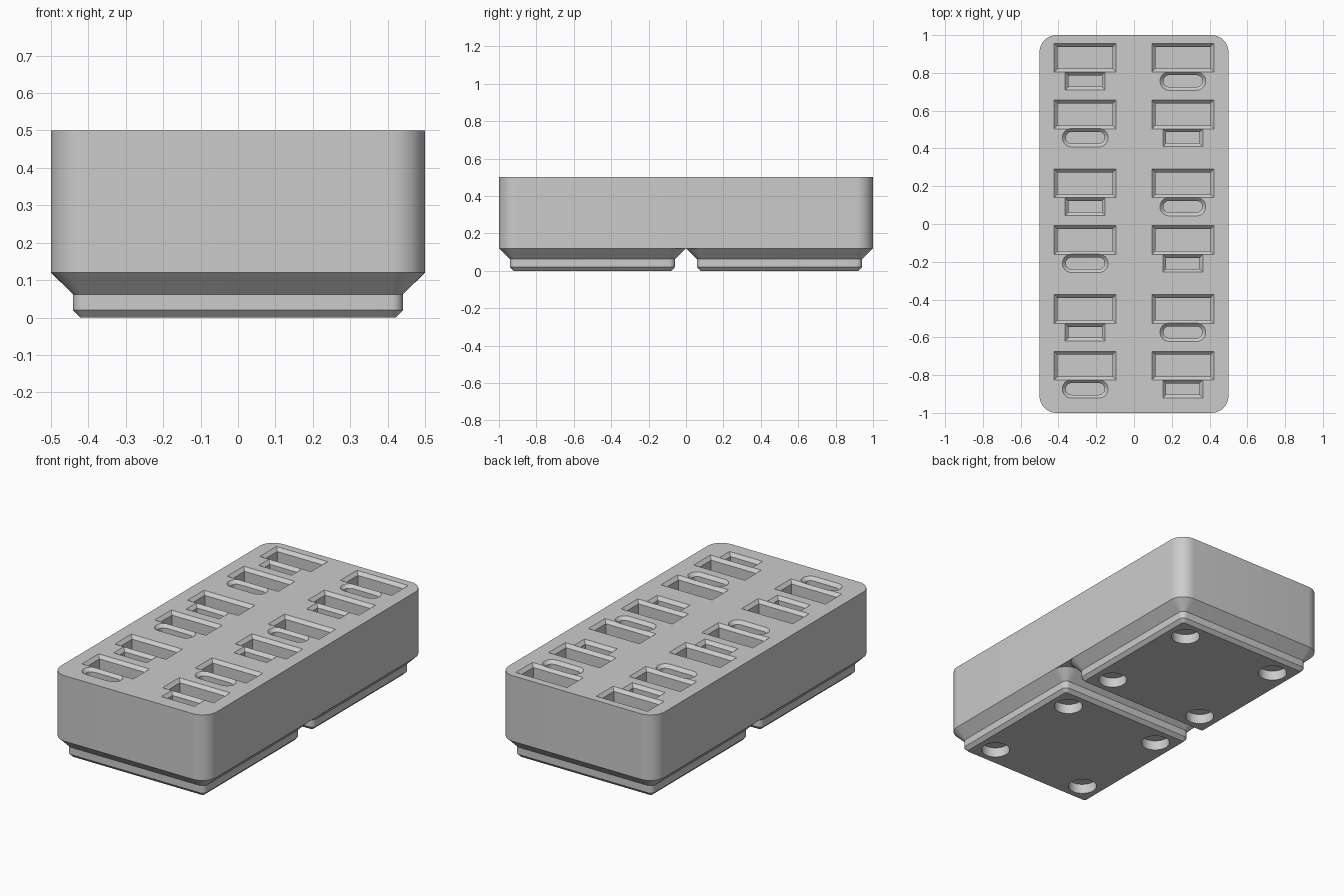
import bpy
import bmesh
from math import cos, sin, pi

cube = bpy.data.objects.get("Cube")
if cube:
    bpy.data.objects.remove(cube, do_unlink=True)

grey = bpy.data.materials.new("plain grey")
grey.use_nodes = True
COLOUR = (0.6, 0.6, 0.6, 1)
grey.diffuse_color = COLOUR
grey.node_tree.nodes["Principled BSDF"].inputs["Base Color"].default_value = COLOUR


def outline(hx, hy, r, steps=10):
    """Rounded rectangle, anticlockwise from the +x +y corner."""
    points = []
    for k, (sx, sy) in enumerate([(1, 1), (-1, 1), (-1, -1), (1, -1)]):
        for i in range(steps + 1):
            a = (k + i / steps) * pi / 2
            points.append((sx * (hx - r) + r * cos(a), sy * (hy - r) + r * sin(a)))
    return points


def add_loft(bm, cx, cy, rings):
    """Closed solid through rounded rectangles (hx, hy, radius, z), bottom to top."""
    loops = [[bm.verts.new((cx + x, cy + y, z)) for x, y in outline(hx, hy, r)]
             for hx, hy, r, z in rings]
    count = len(loops[0])
    for low, high in zip(loops, loops[1:]):
        for i in range(count):
            j = (i + 1) % count
            bm.faces.new((low[i], low[j], high[j], high[i]))
    bm.faces.new(loops[0][::-1])
    bm.faces.new(loops[-1])


def finish(bm, name):
    bmesh.ops.remove_doubles(bm, verts=bm.verts, dist=0.00005)
    bmesh.ops.recalc_face_normals(bm, faces=bm.faces)
    mesh = bpy.data.meshes.new(name)
    bm.to_mesh(mesh)
    bm.free()
    mesh.materials.append(grey)
    obj = bpy.data.objects.new(name, mesh)
    bpy.context.collection.objects.link(obj)
    return obj


def select(obj):
    bpy.ops.object.select_all(action='DESELECT')
    obj.select_set(True)
    bpy.context.view_layer.objects.active = obj


def carve(obj, cutter):
    mod = obj.modifiers.new("carve", 'BOOLEAN')
    mod.operation = 'DIFFERENCE'
    mod.solver = 'EXACT'
    mod.object = cutter
    select(obj)
    bpy.ops.object.modifier_apply(modifier=mod.name)
    bpy.data.objects.remove(cutter, do_unlink=True)


def smooth(obj):
    select(obj)
    bpy.ops.object.shade_smooth_by_angle(angle=pi / 6)


TOP, STEP, CORNER = 0.5, 0.12, 0.09
BEVEL = 0.018


def add_slot(bm, cx, cy, hx, hy, r, depth):
    """Slot cutter with a bevelled mouth."""
    inner = (hx - BEVEL, hy - BEVEL, max(r - BEVEL, 0))
    add_loft(bm, cx, cy, [(*inner, TOP - depth), (*inner, TOP - BEVEL),
                          (hx, hy, r, TOP), (hx, hy, r, TOP + 0.05)])


# Main block
bm = bmesh.new()
add_loft(bm, 0, 0, [(0.5, 1, CORNER, STEP), (0.5, 1, CORNER, TOP)])
block = finish(bm, "block")

# Three groups of two slot rows; the small slots alternate square and round ends
large, small = bmesh.new(), bmesh.new()
for group in (-1, 0, 1):
    for row in (0, 1):
        y = group * 0.665 + 0.215 - row * 0.3
        for col, x in enumerate((-0.2585, 0.2585)):
            add_slot(large, x, y, 0.164, 0.076, 0, 0.29)
            if row == col:
                add_slot(small, x, y - 0.123, 0.106, 0.047, 0, 0.16)
            else:
                add_slot(small, x, y - 0.123, 0.121, 0.049, 0.049, 0.16)
carve(block, finish(large, "large_slot_cutter"))
carve(block, finish(small, "small_slot_cutter"))
smooth(block)

# Two stepped feet, each with four round magnet holes underneath
for name, y in (("front_foot", -0.5), ("back_foot", 0.5)):
    bm = bmesh.new()
    steps = [(0.078, 0), (0.059, 0.02), (0.059, 0.062), (0, STEP)]
    add_loft(bm, 0, y, [(0.5 - inset, 0.5 - inset, CORNER - inset, z)
                        for inset, z in steps])
    foot = finish(bm, name)
    holes = bmesh.new()
    for sx in (-1, 1):
        for sy in (-1, 1):
            r = 0.077
            add_loft(holes, sx * 0.311, y + sy * 0.311,
                     [(r, r, r, -0.05), (r, r, r, 0.057)])
    carve(foot, finish(holes, "magnet_hole_cutter"))
    # Open the top, where the foot meets the block
    bm = bmesh.new()
    bm.from_mesh(foot.data)
    lid = [f for f in bm.faces if f.calc_center_median().z > STEP - 0.001]
    bmesh.ops.delete(bm, geom=lid, context='FACES_ONLY')
    bm.to_mesh(foot.data)
    bm.free()
    smooth(foot)
